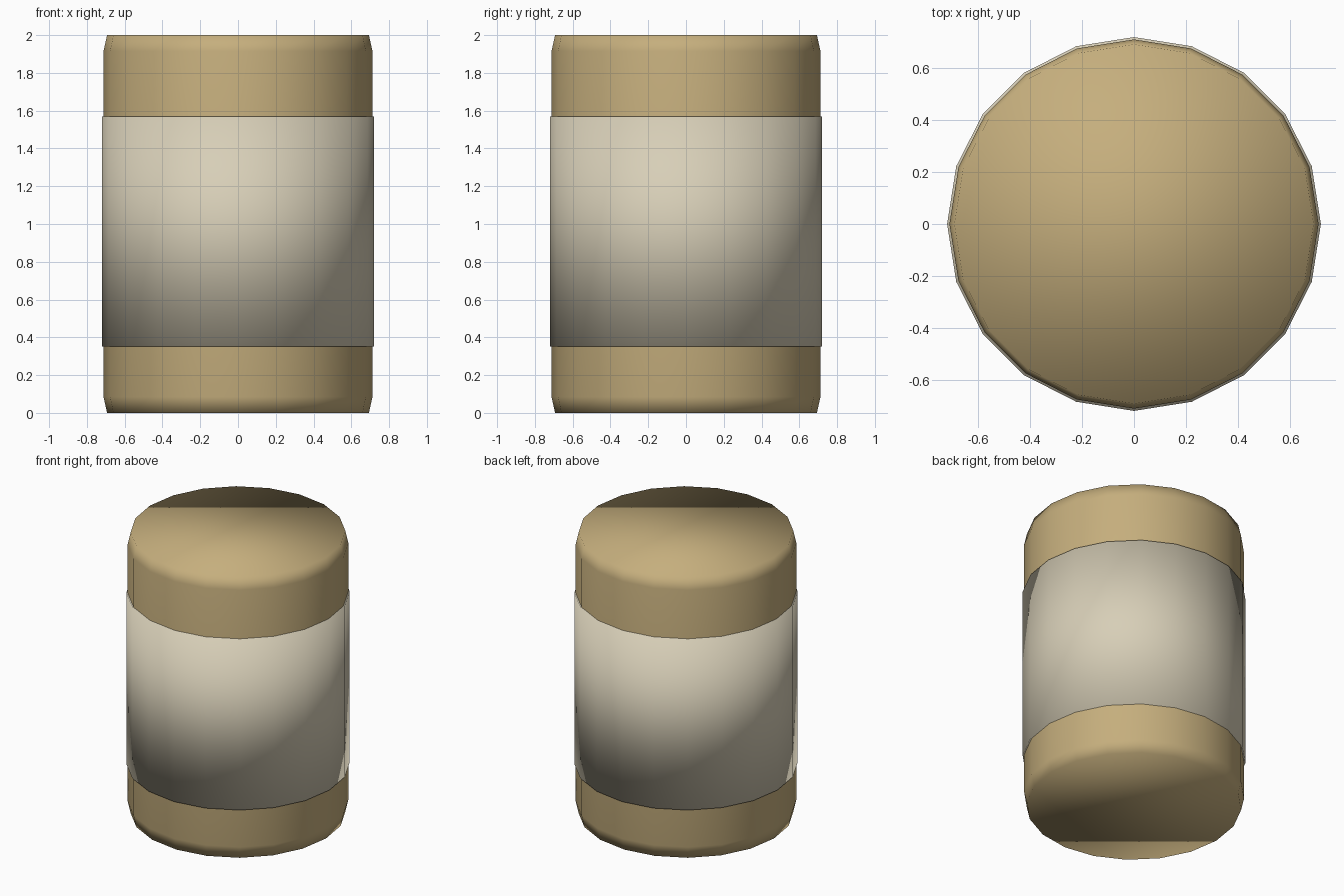
import bpy, bmesh, math

if "Cube" in bpy.data.objects:
    bpy.data.objects.remove(bpy.data.objects["Cube"])

SIDES = 20


def material(name, rgb):
    m = bpy.data.materials.new(name)
    m.diffuse_color = (*rgb, 1)
    m.use_nodes = True
    m.node_tree.nodes["Principled BSDF"].inputs["Base Color"].default_value = m.diffuse_color
    return m


def turned(name, profile, mat):
    """Closed turned solid from (radius, height) points, bottom to top."""
    bm = bmesh.new()
    rings = []
    for r, z in profile:
        rings.append([bm.verts.new((r * math.cos(a), r * math.sin(a), z))
                      for a in (math.tau * i / SIDES for i in range(SIDES))])
    for lo, hi in zip(rings, rings[1:]):
        for i in range(SIDES):
            j = (i + 1) % SIDES
            bm.faces.new((lo[i], lo[j], hi[j], hi[i]))
    bm.faces.new(rings[0][::-1])
    bm.faces.new(rings[-1])
    for f in bm.faces:
        f.smooth = True
    mesh = bpy.data.meshes.new(name)
    bm.to_mesh(mesh)
    bm.free()
    mesh.materials.append(mat)
    ob = bpy.data.objects.new(name, mesh)
    bpy.context.collection.objects.link(ob)
    return ob


tan = material("tan", (0.56, 0.425, 0.205))
cream = material("cream", (0.68, 0.62, 0.475))

# Container body with slightly tapered ends
turned("container_body",
       [(0.693, 0), (0.712, 0.085), (0.712, 1.915), (0.693, 2)], tan)

# Label sleeve wrapped around the middle
turned("label_band", [(0.721, 0.352), (0.721, 1.568)], cream)
